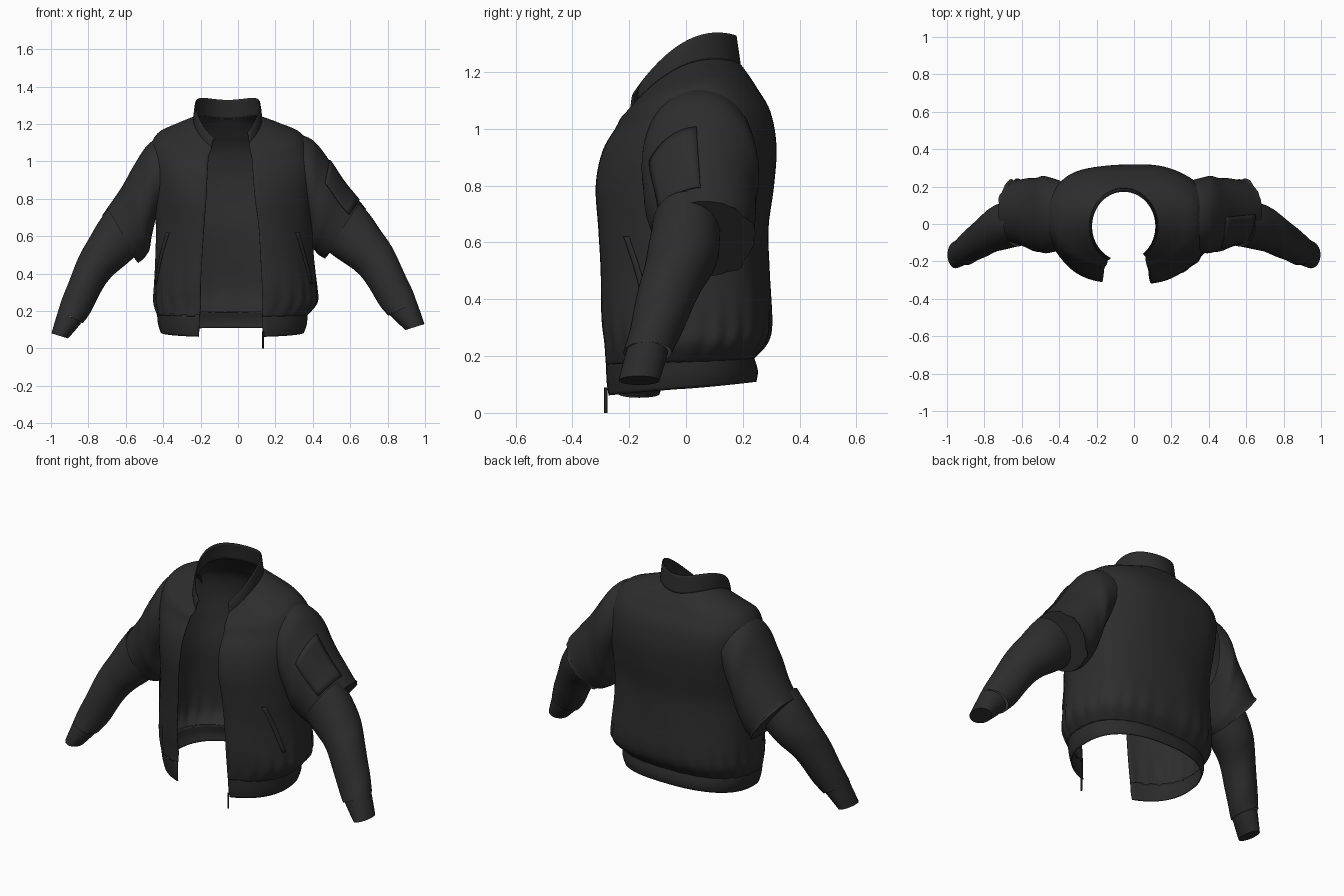
import bpy, bmesh, math, random
from mathutils import Vector

random.seed(4)
cube = bpy.data.objects.get("Cube")
if cube:
    bpy.data.objects.remove(cube)


def material(name, grey):
    m = bpy.data.materials.new(name)
    m.use_nodes = True
    col = (grey, grey, grey, 1)
    m.diffuse_color = col
    bsdf = m.node_tree.nodes["Principled BSDF"]
    bsdf.inputs["Base Color"].default_value = col
    bsdf.inputs["Roughness"].default_value = 0.8
    return m


FABRIC = material("charcoal fabric", 0.026)
RIB = material("charcoal rib knit", 0.024)
TRIM = material("dark trim", 0.018)


def blend(rows, v):
    """Smooth interpolation through a table of sections, v from 0 to 1."""
    s = v * (len(rows) - 1)
    i = min(int(s), len(rows) - 2)
    f = s - i
    a, b, c, d = (rows[max(0, min(len(rows) - 1, i + k))] for k in (-1, 0, 1, 2))
    return [q + 0.5 * f * (r - p + f * (2 * p - 5 * q + 4 * r - w + f * (3 * (q - r) + w - p)))
            for p, q, r, w in zip(a, b, c, d)]


def surface(name, fn, nu, nv, mat, closed=False, cap=False, thick=0.006):
    """Grid of quads over fn(u, v)."""
    bm = bmesh.new()
    cols = nu if closed else nu + 1
    grid = [[bm.verts.new(fn(i / nu, j / nv)) for i in range(cols)] for j in range(nv + 1)]
    for j in range(nv):
        for i in range(nu):
            k = (i + 1) % cols
            bm.faces.new((grid[j][i], grid[j][k], grid[j + 1][k], grid[j + 1][i]))
    if cap:
        bm.faces.new(grid[nv])
    bmesh.ops.recalc_face_normals(bm, faces=bm.faces)
    me = bpy.data.meshes.new(name)
    bm.to_mesh(me)
    bm.free()
    ob = bpy.data.objects.new(name, me)
    bpy.context.collection.objects.link(ob)
    me.materials.append(mat)
    bpy.ops.object.select_all(action='DESELECT')
    ob.select_set(True)
    bpy.context.view_layer.objects.active = ob
    bpy.ops.object.shade_smooth_by_angle(angle=math.radians(40))
    if thick:
        mod = ob.modifiers.new("thickness", 'SOLIDIFY')
        mod.thickness = thick
        mod.offset = 0


# Torso sections: front z, back z, side lift, centre x, half width,
# front y, back y, opening right x, opening left x, roundness
BODY = [
    (.17, .19, 0, -.03, .40, -.295, .235, -.205, .13, .8),
    (.24, .25, 0, -.015, .432, -.30, .285, -.20, .13, .8),
    (.33, .33, 0, -.015, .432, -.31, .30, -.20, .13, .8),
    (.50, .50, 0, -.02, .42, -.31, .29, -.19, .12, .8),
    (.65, .65, 0, -.02, .415, -.315, .285, -.18, .11, .78),
    (.80, .80, 0, -.025, .42, -.32, .305, -.17, .09, .75),
    (.92, .94, 0, -.03, .43, -.295, .315, -.165, .08, .75),
    (1.0, 1.06, .015, -.04, .43, -.25, .295, -.16, .075, .78),
    (1.03, 1.14, .055, -.045, .385, -.235, .25, -.155, .07, .85),
    (1.04, 1.19, .072, -.05, .28, -.225, .217, -.145, .065, .93),
    (1.05, 1.23, .08, -.055, .18, -.215, .187, -.14, .06, 1),
]
HEM = [
    (.06, .11, 0, -.03, .38, -.29, .245, -.21, .135, .82),
    (.11, .15, 0, -.03, .395, -.295, .25, -.207, .132, .82),
    (.18, .20, 0, -.03, .40, -.295, .235, -.205, .13, .8),
]
COLLAR = [
    (1.045, 1.225, .08, -.055, .182, -.217, .19, -.14, .06, 1),
    (1.08, 1.28, .085, -.055, .178, -.21, .182, -.135, .055, 1),
    (1.10, 1.328, .088, -.055, .172, -.20, .175, -.125, .05, 1),
]


def torso_point(rows, u, v, off=0, folds=1):
    zf, zb, lift, cx, hx, yf, yb, xl, xr, back = blend(rows, v)
    front = (1 + back) / 2
    edge = [math.acos(math.copysign(abs((x - cx) / hx) ** (1 / front), x - cx)) for x in (xr, xl)]
    t = -edge[0] + u * (2 * math.pi - edge[1] + edge[0])
    c, s = math.cos(t), math.sin(t)
    p = back if s > 0 else front
    z = zf + (zb - zf) * (s + 1) / 2 + lift * c * c
    # soft folds, with tight gathers above the hem
    fade = math.sin(math.pi * v) * folds
    gather = math.exp(-((v - .12) / .1) ** 2) * folds
    w = 1 + fade * .009 * math.sin(7 * t + 5 * z) + gather * .012 * math.sin(26 * t)
    x = cx + (hx * w + off) * math.copysign(abs(c) ** p, c)
    y = (yf + yb) / 2 + ((yb - yf) / 2 * w + off) * math.copysign(abs(s) ** p, s)
    return Vector((x, y, z))


surface("jacket_body", lambda u, v: torso_point(BODY, u, v), 110, 50, FABRIC)
surface("waistband", lambda u, v: torso_point(HEM, u, v, 0, 0), 80, 6, RIB)
surface("collar", lambda u, v: torso_point(COLLAR, u, v, 0, 0), 60, 6, RIB)

# Slanted welt pockets
for side, label in enumerate(("left", "right")):
    def welt(u, v):
        a = .155 - .05 * v + .013 * u
        return torso_point(BODY, 1 - a if side else a, .21 + .17 * v, .005)

    surface(label + "_welt_pocket", welt, 3, 12, FABRIC)

# Sleeve rings: outer x and z, inner x and z, centre y, half depth
UPPER = [
    (.27, 1.155, .36, .70, .045, .19),
    (.40, 1.115, .38, .62, .05, .205),
    (.49, 1.0, .395, .55, .05, .20),
    (.59, .86, .42, .51, .058, .185),
    (.685, .745, .465, .48, .065, .17),
]
FOREARM = [
    (.65, .78, .48, .52, .0, .12),
    (.745, .66, .56, .46, -.01, .125),
    (.83, .525, .66, .385, -.05, .112),
    (.915, .35, .75, .24, -.105, .092),
    (.955, .25, .805, .175, -.135, .085),
]
CUFF = [
    (.955, .25, .812, .178, -.137, .074),
    (.975, .195, .85, .14, -.15, .074),
    (.997, .13, .895, .098, -.165, .072),
]


def sleeve_point(rows, right, u, v, folds=.02, grow=0):
    xo, zo, xi, zi, cy, ry = blend(rows, v)
    a = 2 * math.pi * u
    w = 1 + grow + folds * math.sin(16 * v + 2 * math.sin(a)) * math.sin(math.pi * v)
    c = math.cos(a) * w / 2
    x = (xo + xi) / 2 + c * (xo - xi)
    z = (zo + zi) / 2 + c * (zo - zi)
    y = cy + math.sin(a) * ry * w
    if right:
        x, z = -x - .13 * (1 - x), z - .05 * x
    return Vector((x, y, z))


for right in (False, True):
    label = "right" if right else "left"

    def bell(u, v):
        # the open sleeve end is torn along its rear edge
        ragged = random.uniform(-.01, .09) if v == 1 and .05 < u < .4 else 0
        return sleeve_point(UPPER, right, u, v, .012, ragged)

    surface(label + "_upper_sleeve", bell, 48, 24, FABRIC, True, True, 0)
    surface(label + "_forearm", lambda u, v: sleeve_point(FOREARM, right, u, v), 40, 32, FABRIC, True, thick=0)
    surface(label + "_cuff", lambda u, v: sleeve_point(CUFF, right, u, v, 0), 32, 6, RIB, True, True, 0)

# Utility pocket on the left upper sleeve
surface("sleeve_pocket",
        lambda u, v: sleeve_point(UPPER, False, .83 + .16 * u, .5 + .38 * v, .012, .02),
        8, 8, FABRIC)

# Zip pull hanging from the left front edge
surface("zip_pull",
        lambda u, v: Vector((.134 + .005 * math.cos(2 * math.pi * u),
                             -.283 + .006 * math.sin(2 * math.pi * u), .09 * v)),
        8, 1, TRIM, True, True, 0)
